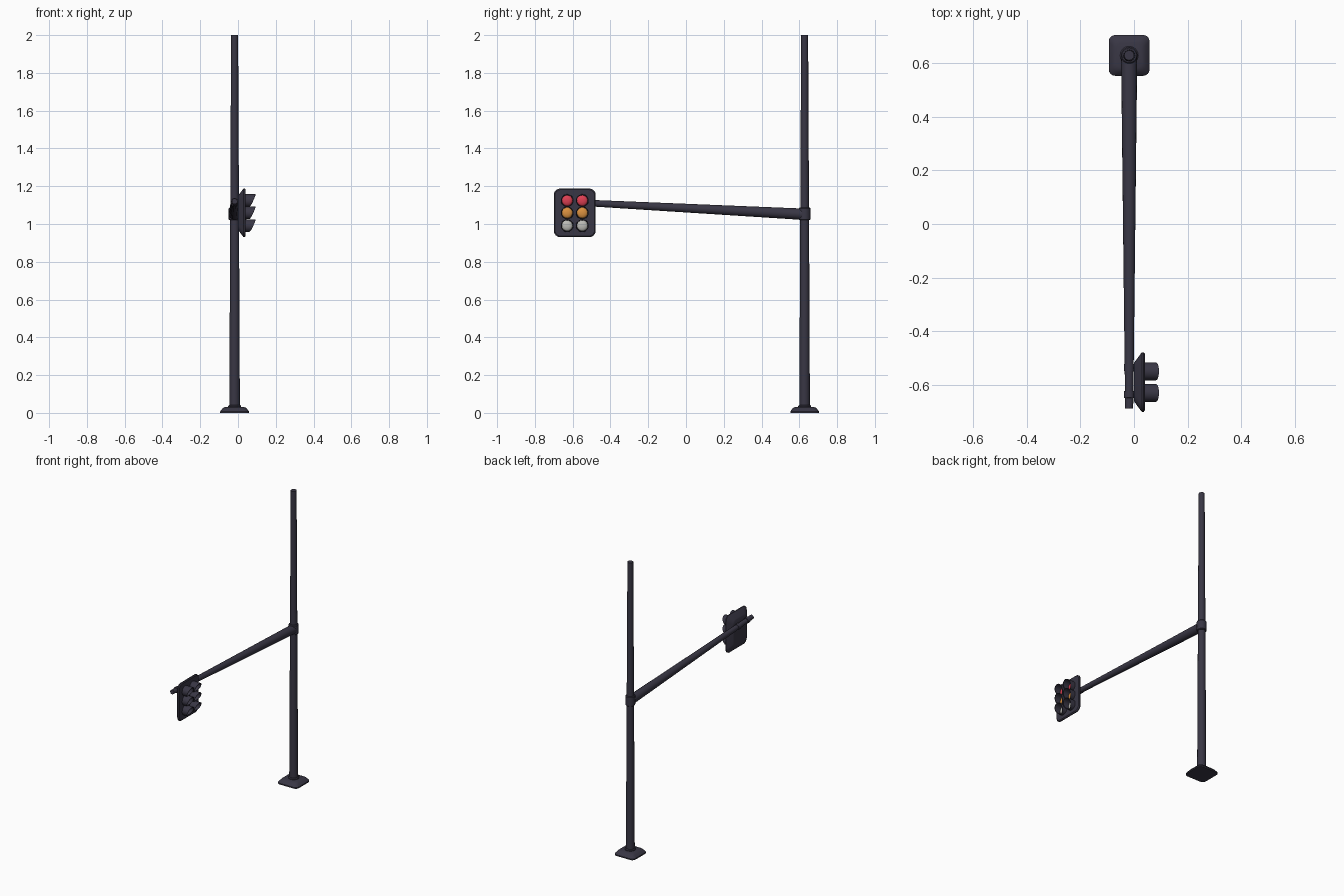
import bpy, bmesh, math
from mathutils import Vector

if "Cube" in bpy.data.objects:
    bpy.data.objects.remove(bpy.data.objects["Cube"])


def material(name, rgb):
    m = bpy.data.materials.new(name)
    m.diffuse_color = (*rgb, 1)
    m.use_nodes = True
    m.node_tree.nodes["Principled BSDF"].inputs["Base Color"].default_value = m.diffuse_color
    return m


DARK = material("dark metal", (0.040, 0.037, 0.058))
RED = material("red lens", (0.72, 0.05, 0.085))
AMBER = material("amber lens", (0.70, 0.28, 0.05))
GREY = material("pale grey lens", (0.50, 0.50, 0.47))

PX, PY = -0.018, 0.628      # pole axis


def loft(name, loops, mat, caps=True, angle=35):
    """Skin a list of closed loops with equal point counts."""
    bm = bmesh.new()
    rings = [[bm.verts.new(p) for p in loop] for loop in loops]
    n = len(rings[0])
    for a, b in zip(rings, rings[1:]):
        for i in range(n):
            j = (i + 1) % n
            bm.faces.new((a[i], a[j], b[j], b[i]))
    if caps:
        bm.faces.new(rings[0])
        bm.faces.new(rings[-1])
    bmesh.ops.recalc_face_normals(bm, faces=bm.faces)
    me = bpy.data.meshes.new(name)
    bm.to_mesh(me)
    bm.free()
    me.materials.append(mat)
    ob = bpy.data.objects.new(name, me)
    bpy.context.collection.objects.link(ob)
    bpy.ops.object.select_all(action='DESELECT')
    ob.select_set(True)
    bpy.context.view_layer.objects.active = ob
    bpy.ops.object.shade_smooth_by_angle(angle=math.radians(angle))
    return ob


def circle(r, n=16):
    return [(r * math.cos(2 * math.pi * i / n), r * math.sin(2 * math.pi * i / n)) for i in range(n)]


def rounded_rect(hu, hv, r, seg=4):
    pts = []
    for q, (su, sv) in enumerate(((1, 1), (-1, 1), (-1, -1), (1, -1))):
        for k in range(seg + 1):
            a = math.pi / 2 * (q + k / seg)
            pts.append((su * (hu - r) + r * math.cos(a), sv * (hv - r) + r * math.sin(a)))
    return pts


def tube(name, profile, start, end, n=16):
    """Turned part along start-end; profile holds (fraction, radius) pairs."""
    start, end = Vector(start), Vector(end)
    rot = (end - start).to_track_quat('Z', 'Y')
    loops = [[start.lerp(end, t) + rot @ Vector((u, v, 0)) for u, v in circle(r, n)] for t, r in profile]
    return loft(name, loops, DARK)


# Foot plate with sloped edges
foot = [(0, 0.076, 0.024), (0.008, 0.076, 0.024), (0.026, 0.062, 0.024), (0.032, 0.048, 0.024)]
loft("foot_plate", [[(PX + u, PY + v, z) for u, v in rounded_rect(h, h, r)] for z, h, r in foot], DARK)

# Tapered pole and its collars
tube("pole", [(0, 0.028), (0.5, 0.0235), (1, 0.0185)], (PX, PY, 0.02), (PX, PY, 2.0))
tube("pole_foot_ring", [(0, 0.034), (0.7, 0.034), (1, 0.029)], (PX, PY, 0.025), (PX, PY, 0.042))
tube("arm_collar", [(0, 0.027), (0.06, 0.031), (0.94, 0.031), (1, 0.027)], (PX, PY, 1.02), (PX, PY, 1.087))

# Arm rising slightly towards the signal
ARM_A, ARM_B = Vector((PX, 0.615, 1.052)), Vector((PX, -0.687, 1.120))
tube("arm", [(0, 0.030), (1, 0.0150)], ARM_A, ARM_B)

# Clamps and stubs joining arm and signal
for i, y in enumerate((-0.535, -0.635)):
    t = (ARM_A.y - y) / (ARM_A.y - ARM_B.y)
    c = ARM_A.lerp(ARM_B, t)
    d = (ARM_B - ARM_A).normalized() * 0.013
    tube(f"clamp_{i + 1}", [(0, 0.0195), (1, 0.0195)], c - d, c + d)
    tube(f"clamp_stub_{i + 1}", [(0, 0.010), (1, 0.010)], c, c + Vector((0.035, 0, 0)), 8)

# Signal housing: flared back, thin rim, flat front
CY, CZ = -0.589, 1.059
housing = [(0.000, 0.040, 0.025), (0.004, 0.034, 0.028), (0.026, 0.004, 0.034),
           (0.030, 0.0, 0.034), (0.036, 0.0, 0.034), (0.041, 0.006, 0.030)]
loft("signal_housing",
     [[(x, CY + u, CZ + v) for u, v in rounded_rect(0.111 - d, 0.129 - d, r)] for x, d, r in housing], DARK)

# Lamps: domed lens inside a visor that is longest at the top
for row, (z, mat, word) in enumerate(((1.124, RED, "red"), (1.059, AMBER, "amber"), (0.991, GREY, "grey"))):
    for side, y in (("left", CY - 0.040), ("right", CY + 0.040)):
        lens = [(0.040, 0.0290), (0.044, 0.0285), (0.049, 0.021), (0.052, 0.010)]
        loft(f"{word}_lens_{side}",
             [[(x, y + u, z + v) for u, v in circle(r, 20)] for x, r in lens], mat, angle=50)

        def ring(r, fixed=None):
            out = []
            for u, v in circle(r, 20):
                tip = 0.058 + 0.035 * ((1 + v / r) / 2 + 1e-6) ** 0.6
                out.append((fixed or tip, y + u, z + v))
            return out

        loft(f"{word}_visor_{side}",
             [ring(0.0340, 0.038), ring(0.0335), ring(0.0300), ring(0.0285, 0.038)], DARK, caps=False)
